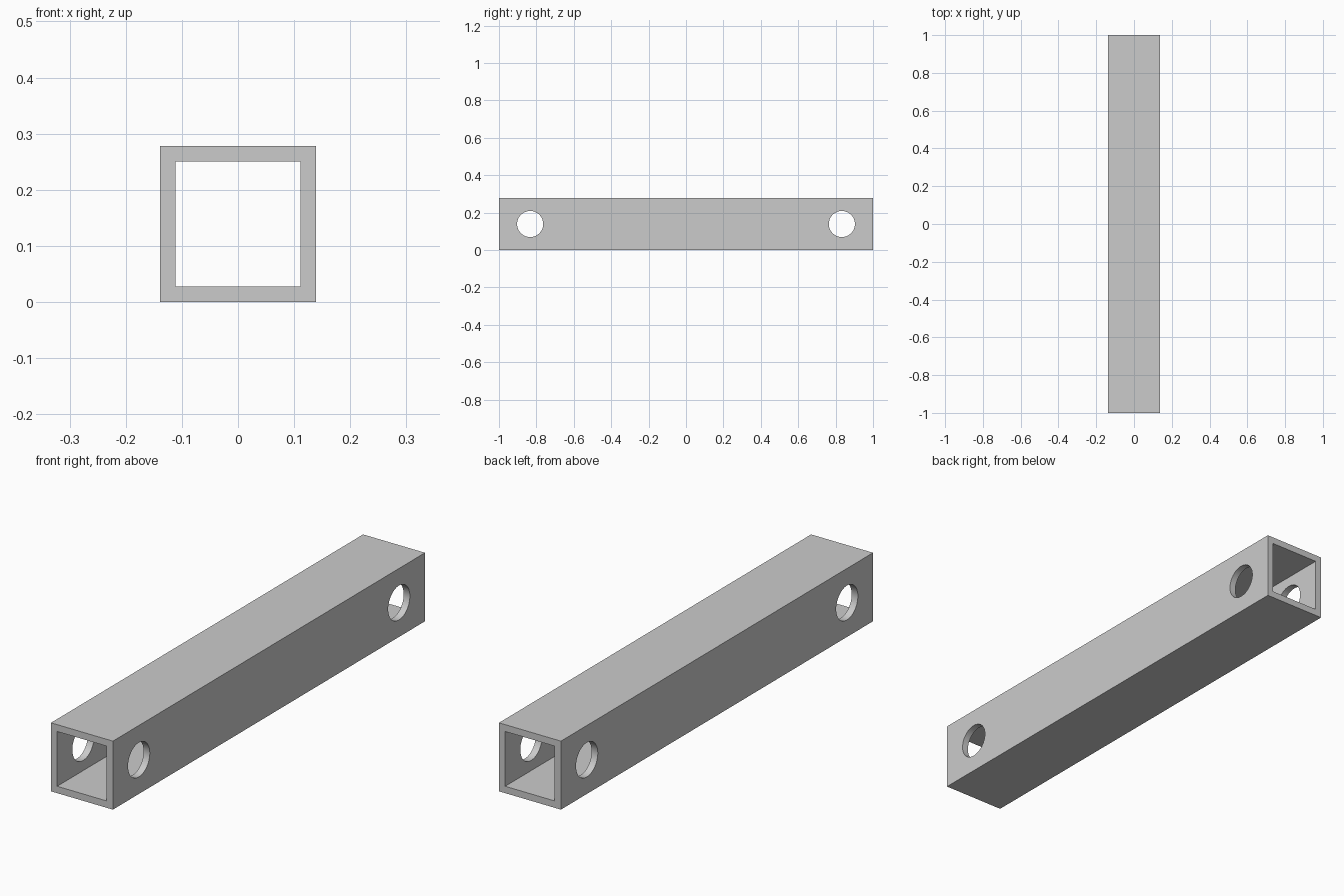
import bpy
from math import pi

if "Cube" in bpy.data.objects:
    bpy.data.objects.remove(bpy.data.objects["Cube"])

LENGTH = 2.0
SIZE = 0.2778      # outer width and height
WALL = 0.0278
HOLE_R = 0.0697
HOLE_Y = 0.8333
MID_Z = SIZE / 2


def box(name, x, y, z):
    bpy.ops.mesh.primitive_cube_add(size=1, location=(0, 0, MID_Z))
    ob = bpy.context.object
    ob.name = name
    ob.scale = (x, y, z)
    bpy.ops.object.transform_apply(location=False, rotation=False, scale=True)
    return ob


def cut(target, cutter):
    cutter.hide_render = True
    mod = target.modifiers.new("cut", 'BOOLEAN')
    mod.operation = 'DIFFERENCE'
    mod.solver = 'EXACT'
    mod.object = cutter
    bpy.context.view_layer.objects.active = target
    bpy.ops.object.modifier_apply(modifier=mod.name)
    bpy.data.objects.remove(cutter, do_unlink=True)


# Square tube, open at both ends
tube = box("square_tube", SIZE, LENGTH, SIZE)
inner = SIZE - 2 * WALL
cut(tube, box("bore_cutter", inner, LENGTH + 0.2, inner))

# Cross holes through both side walls near each end
for side in (-1, 1):
    bpy.ops.mesh.primitive_cylinder_add(
        vertices=64, radius=HOLE_R, depth=SIZE + 0.2,
        location=(0, side * HOLE_Y, MID_Z), rotation=(0, pi / 2, 0))
    hole = bpy.context.object
    hole.name = "hole_cutter"
    cut(tube, hole)

# Smooth hole walls, crisp edges elsewhere
bpy.ops.object.select_all(action='DESELECT')
tube.select_set(True)
bpy.context.view_layer.objects.active = tube
bpy.ops.object.shade_smooth_by_angle(angle=pi / 6)
